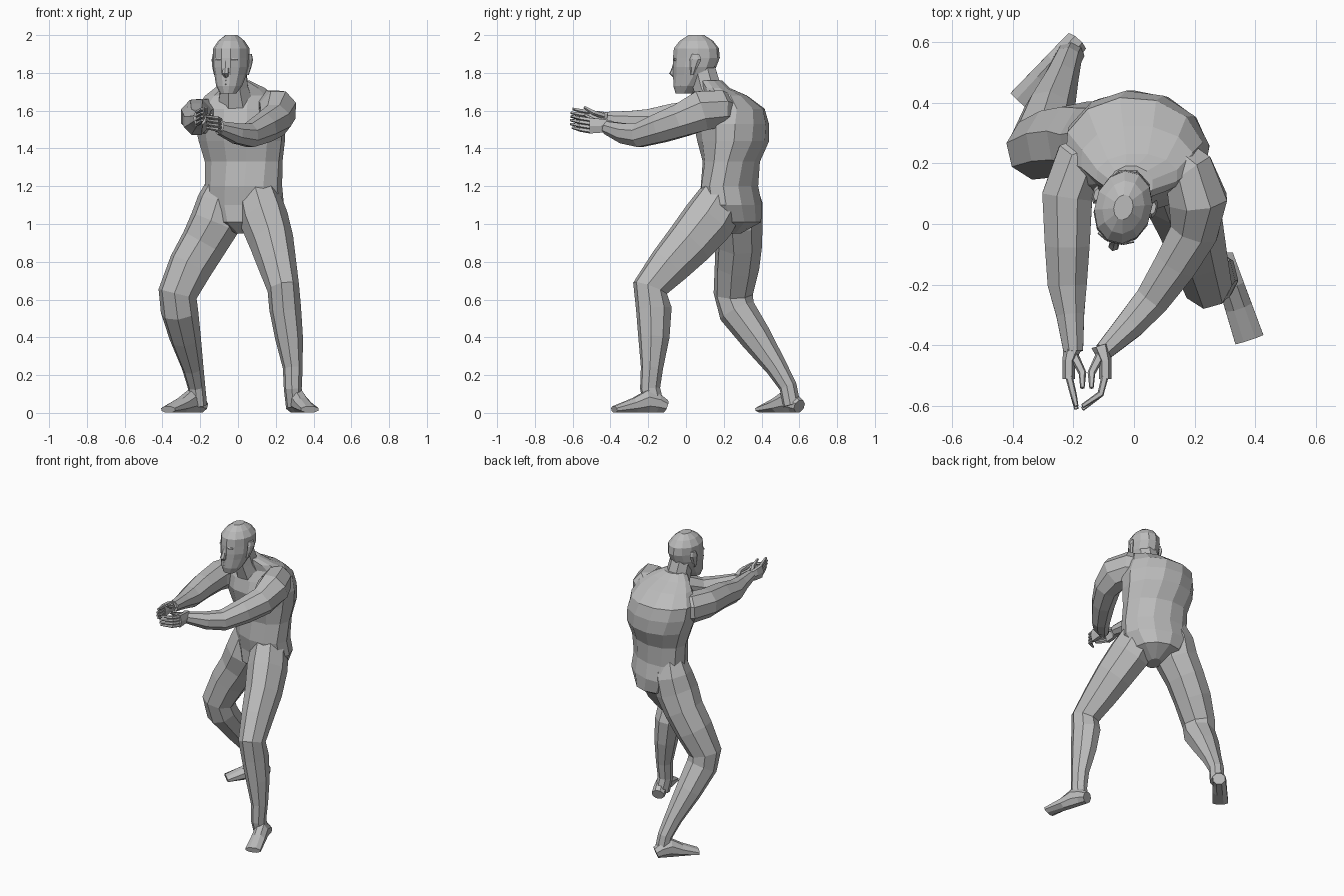
import bpy, bmesh, math
from mathutils import Vector, Matrix

if "Cube" in bpy.data.objects:
    bpy.data.objects.remove(bpy.data.objects["Cube"])

ACROSS = Vector((1, 0, 0))
UP = Vector((0, 0, 1))

grey = bpy.data.materials.new("plain grey")
grey.use_nodes = True
tone = (.5, .5, .5, 1)
grey.diffuse_color = tone
grey.node_tree.nodes["Principled BSDF"].inputs["Base Color"].default_value = tone


def loft(name, rings, side, ratio=1, sides=8, level=False, place=Matrix()):
    """Skin rings of (x, y, z, radius) or (x, y, z, radius, depth).
    The radius runs along side, the depth across it; ratio gives missing depths.
    Level rings lie flat, the others stand square to the path."""
    bm = bmesh.new()
    centres = [Vector(ring[:3]) for ring in rings]
    last = len(rings) - 1
    loops = []
    for i, (centre, ring) in enumerate(zip(centres, rings)):
        along = centres[min(i + 1, last)] - centres[max(i - 1, 0)]
        along = UP if level else along.normalized()
        wide = side(centre.z) if callable(side) else side
        wide = (wide - along * wide.dot(along)).normalized()
        deep = along.cross(wide)
        radius = ring[3]
        depth = ring[4] if len(ring) > 4 else radius * ratio
        loop = []
        for k in range(sides):
            angle = math.tau * (k + .5) / sides
            offset = wide * radius * math.cos(angle) + deep * depth * math.sin(angle)
            loop.append(bm.verts.new(place @ (centre + offset * 1.05)))
        loops.append(loop)
    for low, high in zip(loops, loops[1:]):
        for k in range(sides):
            j = (k + 1) % sides
            bm.faces.new((low[k], low[j], high[j], high[k]))
    bm.faces.new(loops[0])
    bm.faces.new(loops[-1])
    bmesh.ops.recalc_face_normals(bm, faces=bm.faces)
    mesh = bpy.data.meshes.new(name)
    bm.to_mesh(mesh)
    bm.free()
    mesh.materials.append(grey)
    body_part = bpy.data.objects.new(name, mesh)
    bpy.context.collection.objects.link(body_part)


def torso_twist(height):
    """Hips turned to the right, easing to square shoulders."""
    degrees = max(-20, min(0, (height - 1.72) * 40))
    return Matrix.Rotation(math.radians(degrees), 3, 'Z') @ ACROSS


# Torso and neck
loft("torso", [
    (.03, .23, .95, .04, .06), (.03, .25, 1.01, .15, .14), (.03, .25, 1.1, .21, .14),
    (.03, .23, 1.2, .2, .14), (.03, .24, 1.33, .2, .14), (.02, .25, 1.44, .22, .18),
    (.01, .24, 1.53, .23, .19), (0, .24, 1.61, .22, .17), (.01, .21, 1.68, .18, .11),
    (.01, .16, 1.72, .13, .07), (-.01, .13, 1.76, .07, .06),
], torso_twist, sides=12, level=True)
loft("neck", [(-.01, .16, 1.64, .1), (-.02, .11, 1.73, .075), (-.03, .08, 1.84, .07)], ACROSS)

# Arms, reaching forward to joined hands
loft("left_arm", [
    (.09, .25, 1.59, .08), (.18, .17, 1.61, .1), (.21, .08, 1.6, .11),
    (.2, -.02, 1.55, .09), (.14, -.13, 1.51, .08), (.06, -.25, 1.47, .065),
    (-.01, -.33, 1.48, .055), (-.1, -.42, 1.51, .035)], UP, .9)
loft("right_arm", [
    (-.08, .25, 1.56, .07), (-.18, .2, 1.57, .095), (-.22, .09, 1.57, .09),
    (-.22, -.07, 1.56, .08), (-.22, -.2, 1.54, .07), (-.21, -.3, 1.55, .05),
    (-.2, -.42, 1.56, .035)], UP, .95)


def hand(label, back, x, z, curl):
    """Back is the x direction from the palm to the back of the hand."""
    knuckle = x + back * .015
    loft(label + "_palm", [(x, -.4, z, .03), (knuckle, -.45, z, .04, .02),
                           (knuckle, -.51, z, .045, .02)], UP, sides=6)
    for i in range(4):
        h = z + .03 - i * .02
        tip = -.6 if i in (0, 3) else -.61
        loft(label + "_finger", [(knuckle, -.5, h, .012), (x, -.56, h + .01, .011),
                                 (x - back * curl, tip, h + .02, .007)], UP, sides=5)
    loft(label + "_thumb", [(x, -.43, z + .01, .016), (x - back * .03, -.49, z + .03, .013),
                            (x - back * .03, -.54, z + .06, .007)], UP, sides=5)


hand("left", 1, -.11, 1.52, .06)
hand("right", -1, -.2, 1.56, .01)

# Legs, the left one forward and the right one back
loft("left_leg", [
    (.09, .24, 1.24, .08), (.11, .19, 1.13, .11), (.14, .12, 1.02, .12),
    (.18, .02, .9, .11), (.21, -.09, .78, .095), (.24, -.19, .66, .08),
    (.25, -.17, .55, .08), (.27, -.17, .4, .07), (.29, -.18, .24, .05),
    (.29, -.19, .13, .045), (.3, -.17, .04, .045)], Vector((1, .25, 0)), 1.15)
loft("right_leg", [
    (-.06, .27, 1.23, .09), (-.09, .28, 1.12, .12), (-.12, .27, 1.01, .13),
    (-.18, .28, .9, .12), (-.25, .27, .78, .115), (-.32, .25, .63, .1),
    (-.31, .27, .54, .095), (-.28, .37, .4, .08), (-.24, .48, .24, .055),
    (-.22, .54, .14, .045), (-.21, .56, .04, .045)], Vector((1, -.6, 0)))


def foot(label, heel, toe):
    """Heel, instep and toe share one profile of height along the sole."""
    rings = []
    for t, half in ((0, .035), (.15, .05), (.35, .06), (.6, .04), (1, .018)):
        spot = Vector(heel).lerp(Vector(toe), t)
        rings.append((spot.x, spot.y, half, half, .04 + t * .01))
    loft(label + "_foot", rings, UP)


foot("left", (.29, -.11), (.38, -.38))
foot("right", (-.19, .6), (-.37, .4))

# Head and face, built facing forward and turned slightly to the right
face = Matrix.Translation((-.035, .055, 0)) @ Matrix.Rotation(math.radians(-14), 4, 'Z')
loft("head", [
    (0, -.07, 1.69, .04, .04), (0, -.05, 1.73, .065, .07), (0, -.02, 1.79, .08, .1),
    (0, -.01, 1.83, .09, .11), (0, 0, 1.88, .09, .12), (0, 0, 1.93, .09, .115),
    (0, 0, 1.97, .065, .085), (0, 0, 2, .03, .04)], ACROSS, sides=12, level=True, place=face)
loft("nose", [(0, -.11, 1.87, .01), (0, -.12, 1.82, .015), (0, -.13, 1.8, .018),
              (0, -.11, 1.78, .013)], ACROSS, sides=6, place=face)


def face_bar(name, x, half, z, middle, end, thick):
    """Thin bar bowed forward across the face."""
    loft(name, [(x - half, end, z, thick / 2), (x, middle, z, thick),
                (x + half, end, z, thick / 2)], UP, sides=6, place=face)


face_bar("upper_lip", 0, .03, 1.76, -.115, -.1, .008)
face_bar("lower_lip", 0, .03, 1.74, -.115, -.1, .008)
for label, s in (("left", 1), ("right", -1)):
    face_bar(label + "_brow", s * .03, .03, 1.87, -.11, -.1, .01)
    face_bar(label + "_eye", s * .036, .016, 1.85, -.1, -.095, .008)
    loft(label + "_ear", [(s * .085, 0, 1.79, .01), (s * .095, .01, 1.83, .01, .02),
                          (s * .1, .02, 1.87, .01, .03), (s * .095, .02, 1.9, .01, .02)],
         ACROSS, sides=6, level=True, place=face)
